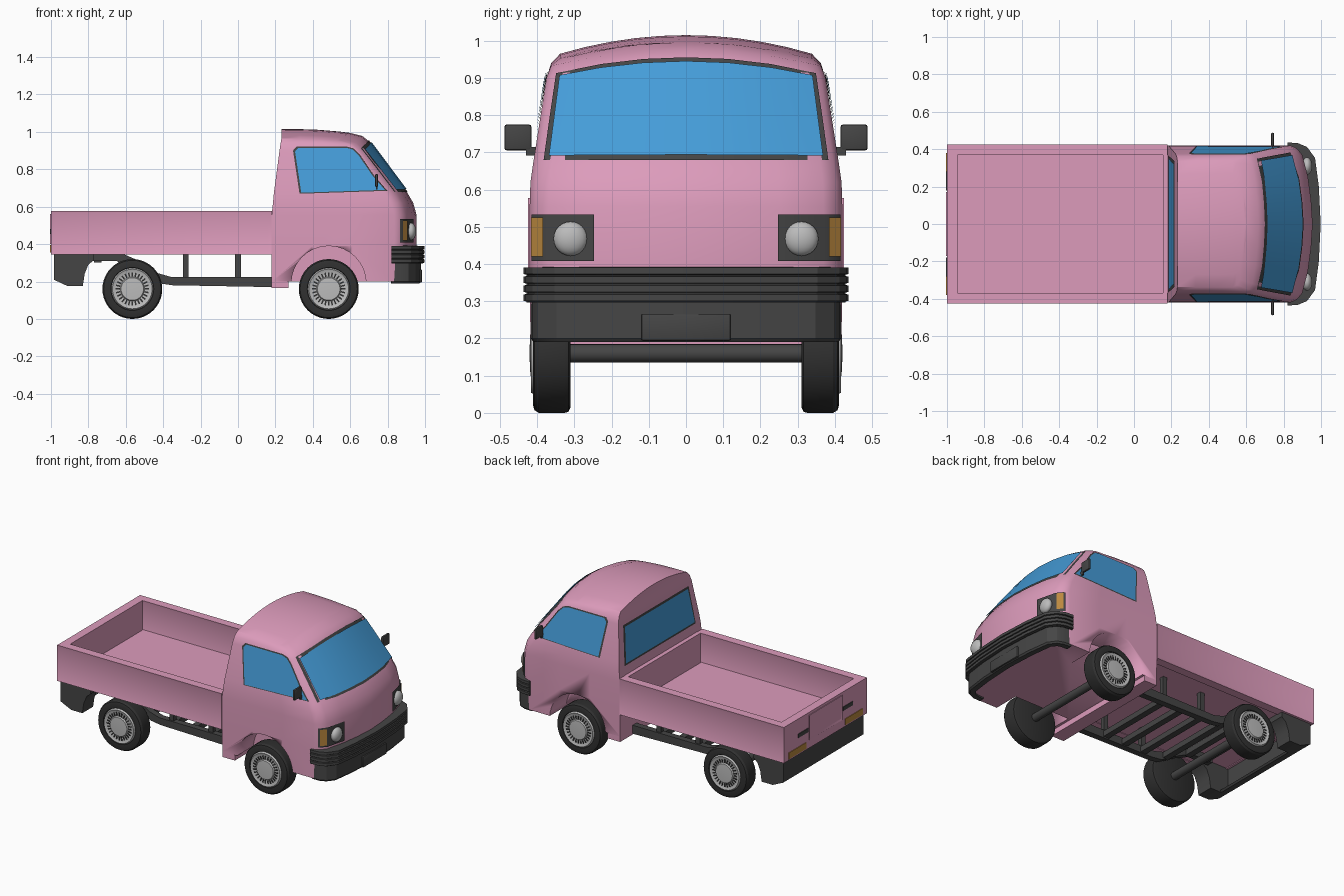
import bpy, bmesh, math
from mathutils import Vector, Matrix

if "Cube" in bpy.data.objects:
    bpy.data.objects.remove(bpy.data.objects["Cube"])

def material(name, r, g, b):
    m = bpy.data.materials.new(name)
    m.diffuse_color = (r, g, b, 1)
    m.use_nodes = True
    m.node_tree.nodes["Principled BSDF"].inputs["Base Color"].default_value = m.diffuse_color
    return m

PINK = material("pink_paint", .72, .33, .50)
GLASS = material("blue_glass", .06, .34, .70)
DARK = material("dark_trim", .06, .06, .06)
TYRE = material("tyre_rubber", .03, .03, .03)
AMBER = material("amber_lens", .50, .25, .05)
SILVER = material("silver", .50, .50, .50)

def finish(name, bm, mat, angle=30):
    bmesh.ops.remove_doubles(bm, verts=bm.verts, dist=1e-5)
    bmesh.ops.recalc_face_normals(bm, faces=bm.faces)
    me = bpy.data.meshes.new(name)
    bm.to_mesh(me); bm.free()
    me.materials.append(mat)
    ob = bpy.data.objects.new(name, me)
    bpy.context.collection.objects.link(ob)
    bpy.ops.object.select_all(action='DESELECT')
    ob.select_set(True)
    bpy.context.view_layer.objects.active = ob
    bpy.ops.object.shade_smooth_by_angle(angle=math.radians(angle))
    return ob

def box(name, x0, x1, y0, y1, z0, z1, mat, bevel=0, panel=None):
    bm = bmesh.new()
    bmesh.ops.create_cube(bm, size=1)
    for v in bm.verts:
        v.co = ((x0+x1)/2 + v.co.x*(x1-x0), (y0+y1)/2 + v.co.y*(y1-y0), (z0+z1)/2 + v.co.z*(z1-z0))
    if panel is not None:
        bm.normal_update()
        fs = [f for f in bm.faces if abs(f.normal[panel]) > .9]
        bmesh.ops.inset_individual(bm, faces=fs, thickness=.03, depth=-.008)
    if bevel:
        bmesh.ops.bevel(bm, geom=bm.edges[:], offset=bevel, segments=2, profile=.5, affect='EDGES')
    return finish(name, bm, mat)

def loft(name, rows, mat, closed=False, angle=30):
    bm = bmesh.new()
    vs = [[bm.verts.new(p) for p in r] for r in rows]
    n = len(rows[0])
    for a, b in zip(vs, vs[1:]):
        for i in range(n if closed else n-1):
            j = (i+1) % n
            bm.faces.new((a[i], a[j], b[j], b[i]))
    if closed:
        bm.faces.new(vs[0]); bm.faces.new(vs[-1])
    return finish(name, bm, mat, angle)

def extrude_xz(name, pts, y0, y1, mat):
    return loft(name, [[(x, y, z) for x, z in pts] for y in (y0, y1)], mat, True)

def lathe(name, profile, cx, cz, s, mat, n=40):
    rows = [[(cx + r*math.cos(2*math.pi*i/n), s*y, cz + r*math.sin(2*math.pi*i/n)) for r, y in profile]
            for i in range(n+1)]
    return loft(name, rows, mat)

# cab levels: z, half width, back x, front x, nose rounding, crown, forward slope
LEVELS = [(.20, .418, .18, .95, 1, 0, 0), (.39, .42, .18, .955, 1, 0, 0), (.555, .42, .18, .955, 1, 0, 0),
          (.62, .418, .187, .937, 1, 0, 0), (.675, .41, .192, .905, 1, 0, 0), (.90, .375, .222, .70, .6, .05, 0),
          (.94, .362, .228, .665, .6, .048, .01), (.965, .338, .232, .60, .6, .05, .028)]
NOSE = [(0, 0), (.3, .008), (.6, .025), (.88, .055), (.965, .085), (1, .12)]

def level(z):
    for a, b in zip(LEVELS, LEVELS[1:]):
        if z <= b[0]:
            break
    t = (z - a[0])/(b[0] - a[0])
    return [p + (q-p)*t for p, q in zip(a, b)]

def crowned(L, x, f):
    k = max(0, min(1, (x-.3)/.35))
    return Vector((x, f*L[1], L[0] + L[5]*(1-f*f) - L[6]*k*k))

def nose(f, z, off=0):
    L, g = level(z), min(abs(f), 1)
    for (f0, d0), (f1, d1) in zip(NOSE, NOSE[1:]):
        if g <= f1:
            break
    return crowned(L, L[3] - L[4]*(d0 + (d1-d0)*(g-f0)/(f1-f0)), f) + Vector((off, off*f, off*.5))

# cab shell: stacked rings, crowned roof, flat back and floor
bm = bmesh.new()
rings = []
for L in LEVELS:
    ends = [crowned(L, L[2] + (L[3]-.12*L[4]-L[2])*t, -1) for t in (0, .33, .66)]
    half = ends + [nose(-f, L[0]) for f, _ in reversed(NOSE)]
    rings.append([bm.verts.new(p) for p in half + [Vector((p.x, -p.y, p.z)) for p in half[-2::-1]]])
n = len(rings[0])
for a, b in zip(rings, rings[1:]):
    for i in range(n-1):
        bm.faces.new((a[i], a[i+1], b[i+1], b[i]))
    bm.faces.new((a[-1], a[0], b[0], b[-1]))
bm.faces.new(rings[0])
K, roof = 10, []
for i in range(n//2):
    p, q = rings[-1][i], rings[-1][n-1-i]
    f = p.co.y/LEVELS[-1][1]
    roof.append([p] + [bm.verts.new(crowned(LEVELS[-1], p.co.x, f*(1-2*k/K))) for k in range(1, K)] + [q])
for a, b in zip(roof, roof[1:]):
    for k in range(K):
        bm.faces.new((a[k], a[k+1], b[k+1], b[k]))
tip = rings[-1][n//2]
for k in range(K):
    bm.faces.new((roof[-1][k], roof[-1][k+1], tip))
bm.faces.new(roof[0])
cab = finish("cab", bm, PINK)

# front wheel arches cut out of the cab
for s in (1, -1):
    arch = [(.485 + .2*math.cos(a*math.pi/16), .19 + .2*math.sin(a*math.pi/16)) for a in range(32)]
    cutter = extrude_xz("arch_cutter", arch, s*.25, s*.5, PINK)
    cutter.hide_render = True
    mod = cab.modifiers.new("arch", 'BOOLEAN')
    mod.operation, mod.object, mod.solver = 'DIFFERENCE', cutter, 'EXACT'
    bpy.context.view_layer.objects.active = cab
    bpy.ops.object.modifier_apply(modifier="arch")
    bpy.data.objects.remove(cutter)
box("cab_rear_sill", .18, .27, -.418, .418, .165, .21, PINK)

# windscreen and rear window
for name, e, z0, z1, off, mat in (("windscreen_frame", .925, .677, .905, .004, DARK),
                                  ("windscreen", .885, .687, .893, .008, GLASS)):
    fs = (-e, -.6, -.3, 0, .3, .6, e)
    loft(name, [[nose(f, z0 + (z1-z0)*t, off) for f in fs] for t in (0, .5, 1)], mat)
for name, g, off, mat in (("rear_window_frame", 0, .003, DARK), ("rear_window", .013, .006, GLASS)):
    loft(name, [[(level(z)[2]-off, s*(w-g), z) for s in (-1, 1)]
                for z, w in ((.635+g, .365), (.88-g, .335))], mat)

SIDE_WINDOW = [(.338, .675), (.305, .895), (.322, .915), (.58, .915), (.615, .905), (.645, .875), (.72, .765), (.785, .69)]
WHEELS = {"front": .485, "rear": -.565}
for s, side in ((1, "left"), (-1, "right")):
    # side window
    for name, k, off, mat in (("frame", 1.05, .003, DARK), ("glass", 1, .006, GLASS)):
        bm = bmesh.new()
        pts = [(.52 + (x-.52)*k, .79 + (z-.79)*k) for x, z in SIDE_WINDOW]
        bm.faces.new([bm.verts.new((x, s*(level(z)[1]+off), z)) for x, z in pts])
        finish(f"{side}_window_{name}", bm, mat)
    # headlight
    for name, fs, z0, z1, off, mat in (("headlight_housing", (.58, .6, .88, .965, .975), .405, .53, .006, DARK),
                                       ("indicator", (.89, .965), .415, .52, .011, AMBER)):
        ob = loft(f"{side}_{name}", [[nose(s*f, z, off) for f in fs] for z in (z0, z1)], mat)
    bm = bmesh.new()
    bmesh.ops.create_uvsphere(bm, u_segments=24, v_segments=12, radius=.046,
                              matrix=Matrix.Translation((.925, s*.31, .468)) @ Matrix.Diagonal((.6, 1, 1, 1)))
    finish(f"{side}_headlight", bm, SILVER)
    # door mirror
    y0, y1 = sorted((s*.415, s*.488))
    box(f"{side}_mirror", .733, .749, y0, y1, .705, .775, DARK, .007)
    y0, y1 = sorted((s*.385, s*.43))
    box(f"{side}_mirror_arm", .737, .747, y0, y1, .692, .715, DARK)
    # wheels
    for end, cx in WHEELS.items():
        lathe(f"{end}_{side}_tyre", [(0, .31), (.145, .31), (.157, .316), (.16, .326), (.16, .395), (.153, .407),
              (.14, .411), (.115, .41), (.11, .40), (0, .40)], cx, .16, s, TYRE)
        lathe(f"{end}_{side}_hubcap", [(.113, .404), (.106, .416), (.092, .410), (.065, .410), (.06, .418), (0, .421)],
              cx, .16, s, SILVER)
        bm = bmesh.new()
        for i in range(28):
            bmesh.ops.create_cube(bm, size=1, matrix=Matrix.Translation((cx, s*.410, .16)) @ Matrix.Rotation(i*math.tau/28, 4, 'Y')
                                  @ Matrix.Translation((.078, 0, 0)) @ Matrix.Diagonal((.022, .006, .008, 1)))
        finish(f"{end}_{side}_hub_slots", bm, TYRE)
    # bed side wall, chassis rail and rear bumper end
    y0, y1 = sorted((s*.37, s*.425))
    box(f"{side}_bed_wall", -1, .18, y0, y1, .345, .577, PINK, panel=1)
    extrude_xz(f"{side}_chassis_rail", [(-.8, .35), (-.8, .31), (-.65, .31), (-.55, .265), (-.42, .19), (-.35, .18),
               (.19, .17), (.19, .225), (-.36, .225), (-.43, .245), (-.55, .32), (-.62, .35)], s*.25, s*.29, DARK)
    extrude_xz(f"{side}_rear_bumper_end", [(-.985, .35), (-.985, .21), (-.91, .175), (-.83, .175), (-.82, .24),
               (-.80, .29), (-.77, .315), (-.77, .35)], s*.30, s*.41, DARK)
    for x in (-.28, 0):
        y0, y1 = sorted((s*.25, s*.28))
        box(f"{side}_bed_post", x-.015, x+.015, y0, y1, .2, .37, DARK)
    # tail light and tailgate handle
    y0, y1 = sorted((s*.2, s*.38))
    box(f"{side}_tail_light", -1.0, -.98, y0, y1, .355, .395, AMBER).location.x = -.004
    y0, y1 = sorted((s*.18, s*.28))
    box(f"{side}_tailgate_handle", -1.004, -.98, y0, y1, .455, .48, DARK)

# load bed
box("bed_floor", -.99, .17, -.38, .38, .35, .385, PINK)
box("tailgate", -1, -.945, -.37, .37, .345, .577, PINK)
box("tailgate_panel", -1.004, -.98, -.17, .17, .40, .56, PINK, panel=0)
box("bed_headboard", .155, .19, -.37, .37, .345, .577, PINK)

# chassis cross members, axles and rear bumper
for x, z in ((-.75, .32), (-.62, .305), (-.45, .225), (-.28, .2), (-.14, .2), (0, .2)):
    box("cross_member", x-.02, x+.02, -.26, .26, z-.018, z+.018, DARK)
for end, cx in WHEELS.items():
    lathe(f"{end}_axle", [(0, -.33), (.025, -.33), (.025, .33), (0, .33)], cx, .16, 1, DARK, 16)
extrude_xz("rear_bumper", [(-.985, .35), (-.985, .21), (-.91, .175), (-.90, .185), (-.96, .22), (-.96, .35)], -.4, .4, DARK)

# ribbed front bumper wrapped around the nose
half = [(.82, -.405), (.87, -.402), (.905, -.388), (.938, -.345), (.957, -.2), (.967, 0)]
path = [Vector(p) for p in half + [(x, -y) for x, y in half[-2::-1]]]
profile = [(-.03, .392)]
for k in range(4):
    z = .39 - .024*k
    profile += [(.031, z), (.031, z-.017), (.023, z-.019), (.023, z-.022)]
profile += [(.012, .298), (.012, .20), (.004, .19), (-.03, .19)]
rows = []
for i, p in enumerate(path):
    t = (path[min(i+1, len(path)-1)] - path[max(i-1, 0)]).normalized()
    rows.append([(p.x + t.y*o, p.y - t.x*o, z) for o, z in profile])
loft("front_bumper", rows, DARK, True, 25)
box("plate_mount", .95, .983, -.12, .12, .195, .265, DARK, .004)
